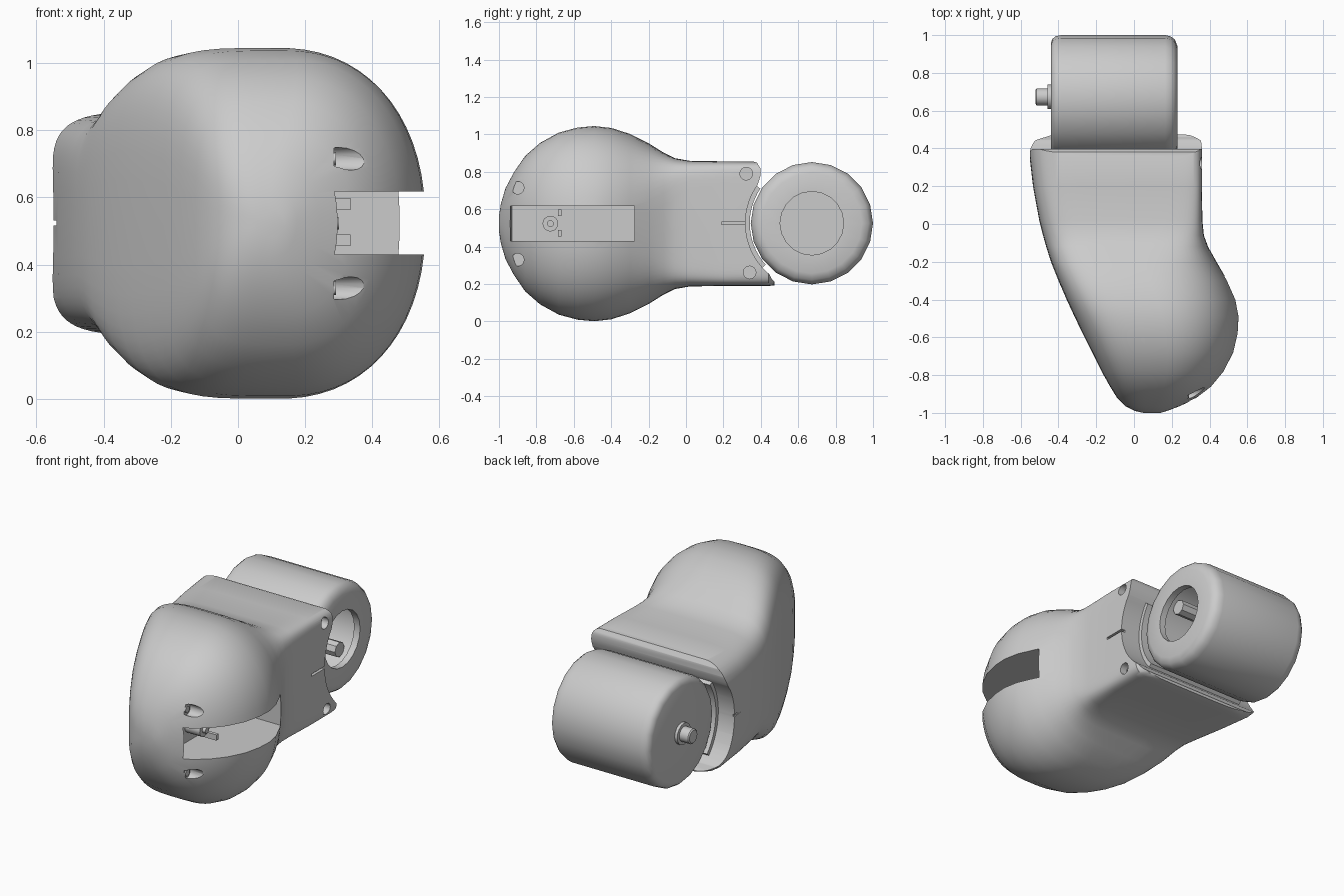
import bpy, bmesh
from math import sin, cos, pi, radians

if "Cube" in bpy.data.objects:
    bpy.data.objects.remove(bpy.data.objects["Cube"])

ZC = 0.523            # height of the symmetry plane
WY, WZ = 0.673, 0.525  # roller axis


def finish(bm, name, angle=35, smooth=True):
    bmesh.ops.recalc_face_normals(bm, faces=bm.faces)
    me = bpy.data.meshes.new(name)
    bm.to_mesh(me)
    bm.free()
    ob = bpy.data.objects.new(name, me)
    bpy.context.collection.objects.link(ob)
    if smooth:
        shade(ob, angle)
    return ob


def activate(ob):
    bpy.ops.object.select_all(action='DESELECT')
    ob.select_set(True)
    bpy.context.view_layer.objects.active = ob


def shade(ob, angle=35):
    activate(ob)
    bpy.ops.object.shade_smooth_by_angle(angle=radians(angle))


def bridge(bm, rings, cap=True):
    n = len(rings[0])
    for a, b in zip(rings, rings[1:]):
        for i in range(n):
            bm.faces.new((a[i], a[(i + 1) % n], b[(i + 1) % n], b[i]))
    if cap:
        bm.faces.new(rings[0])
        bm.faces.new(rings[-1])


def prism(name, loop, axis, lo, hi, smooth=True):
    """Extrude a 2D loop: (y,z) along x, or (x,y) along z."""
    bm = bmesh.new()
    put = (lambda p, t: (t, p[0], p[1])) if axis == 'x' else (lambda p, t: (p[0], p[1], t))
    bridge(bm, [[bm.verts.new(put(p, t)) for p in loop] for t in (lo, hi)])
    return finish(bm, name, 35, smooth)


def circle(y, z, r, n=20):
    return [(y + r * cos(2 * pi * i / n), z + r * sin(2 * pi * i / n)) for i in range(n)]


def arc(r, a0, a1, n):
    return [(WY + r * cos(radians(a0 + (a1 - a0) * i / n)),
             WZ + r * sin(radians(a0 + (a1 - a0) * i / n))) for i in range(n + 1)]


def rect(y0, y1, z0, z1):
    return [(y0, z0), (y1, z0), (y1, z1), (y0, z1)]


def lathe(name, profile, n=20):
    """Turn an (x, radius) profile about the roller axis."""
    bm = bmesh.new()
    rings = [[bm.verts.new((x, p[0], p[1])) for p in circle(WY, WZ, r, n)] for x, r in profile]
    bridge(bm, rings)
    return finish(bm, name)


# body: loft of sections (y, x left, x right, half height, left and right squareness)
sections = [
    (-1.0, .05, .14, .04, 2.4, 2), (-.99, .005, .175, .105, 2.8, 2.1),
    (-.965, -.045, .24, .19, 3.2, 2.2), (-.92, -.09, .34, .275, 3.6, 2.2),
    (-.86, -.127, .415, .362, 3.9, 2.2), (-.78, -.172, .48, .432, 4.1, 2.2),
    (-.68, -.222, .53, .487, 4.2, 2.2), (-.58, -.272, .553, .514, 4.2, 2.2),
    (-.49, -.315, .558, .522, 4.3, 2.2), (-.4, -.357, .54, .512, 4.4, 2.3),
    (-.3, -.4, .495, .48, 4.4, 2.5), (-.2, -.44, .437, .43, 4.4, 3),
    (-.12, -.465, .392, .38, 4.4, 4.5), (-.06, -.482, .37, .35, 4.6, 7),
    (.02, -.502, .362, .336, 5, 10), (.2, -.535, .36, .333, 5.2, 13),
    (.4, -.558, .36, .333, 5.5, 13), (.44, -.553, .357, .333, 5.5, 13),
    (.47, -.515, .325, .331, 5.5, 10), (.482, -.45, .27, .329, 5.5, 8)]
bm = bmesh.new()
rings = []
N = 64
for y, x0, x1, h, nl, nr in sections:
    ring = []
    for i in range(N):
        t = 2 * pi * (i + .5) / N
        c, s = cos(t), sin(t)
        e = 2 / (nr if c > 0 else nl)
        ux = abs(c) ** e * (1 if c > 0 else -1)
        uz = abs(s) ** e * (1 if s > 0 else -1)
        ring.append(bm.verts.new(((x0 + x1) / 2 + ux * (x1 - x0) / 2, y, ZC + uz * h)))
    rings.append(ring)
bridge(bm, rings)
body = finish(bm, "body", smooth=False)

# cutters: roller socket, window slot, screw recesses, slits
socket = ([(.34, .95), (.352, .858), (.38, .848), (.397, .82), (.398, .78), (.39, .75)]
          + arc(.355, 145, 230, 16)
          + [(.46, .225), (.474, .21), (.474, .1), (1.1, .1), (1.1, .95)])
slot = [(.18, -.93), (.3, -.94), (.9, -.94), (.9, -.275), (.18, -.275)]
cutters = [prism("socket_cutter", socket, 'x', -1, 1, False),
           prism("slot_cutter", slot, 'z', .43, .618, False)]
for i, (y, z, x) in enumerate([(-.9, .715, .285), (-.9, .33, .285), (.322, .79, .315), (.34, .262, .315)]):
    cutters.append(prism(f"screw_cutter_{i}", circle(y, z, .034, 16), 'x', x, .7, False))
for i, (a, b) in enumerate([(.335, .5), (-.7, -.54)]):
    cutters.append(prism(f"slit_cutter_{i}", rect(.19, .36, .517, .531), 'x', a, b, False))
for c in cutters:
    m = body.modifiers.new("cut", 'BOOLEAN')
    m.operation = 'DIFFERENCE'
    m.solver = 'EXACT'
    m.object = c
    activate(body)
    bpy.ops.object.modifier_apply(modifier=m.name)
for c in cutters:
    bpy.data.objects.remove(c)
shade(body, 30)

# screws at the bottom of the recesses
for i, (y, z, x) in enumerate([(-.9, .715, .27), (-.9, .33, .27), (.322, .79, .30), (.34, .262, .30)]):
    prism(f"screw_{i}", circle(y, z, .02, 12), 'x', x, x + .022)

# hub and upright plates inside the window
prism("slot_hub", circle(-.725, ZC, .042, 16), 'x', .17, .28)
prism("slot_hub_pin", circle(-.725, ZC, .018, 12), 'x', .17, .3)
for z in (.455, .563):
    prism("slot_plate", rect(-.685, -.665, z, z + .035), 'x', .17, .335)

# curved liner between the body and the roller
prism("socket_liner", arc(.36, 146, 222, 14) + arc(.332, 222, 146, 14), 'x', -.44, .23)

# roller: rounded hollow drum, open on the right
lathe("roller", [(-.44, .06), (-.44, .285), (-.432, .307), (-.415, .321), (-.385, .327),
                 (.165, .327), (.195, .32), (.217, .303), (.23, .268),
                 (.23, .17), (.19, .17), (.19, .27), (-.40, .27), (-.40, .06)])
for i in range(4):
    a = pi / 4 + i * pi / 2
    y, z = WY + .225 * cos(a), WZ + .225 * sin(a)
    prism(f"roller_rib_{i}", circle(y, z, .045, 8), 'x', -.40, .1)

# axle stub on the left
lathe("axle_collar", [(-.40, .065), (-.458, .065), (-.458, .02)], 16)
lathe("axle", [(-.40, .045), (-.515, .045), (-.521, .038)], 16)
